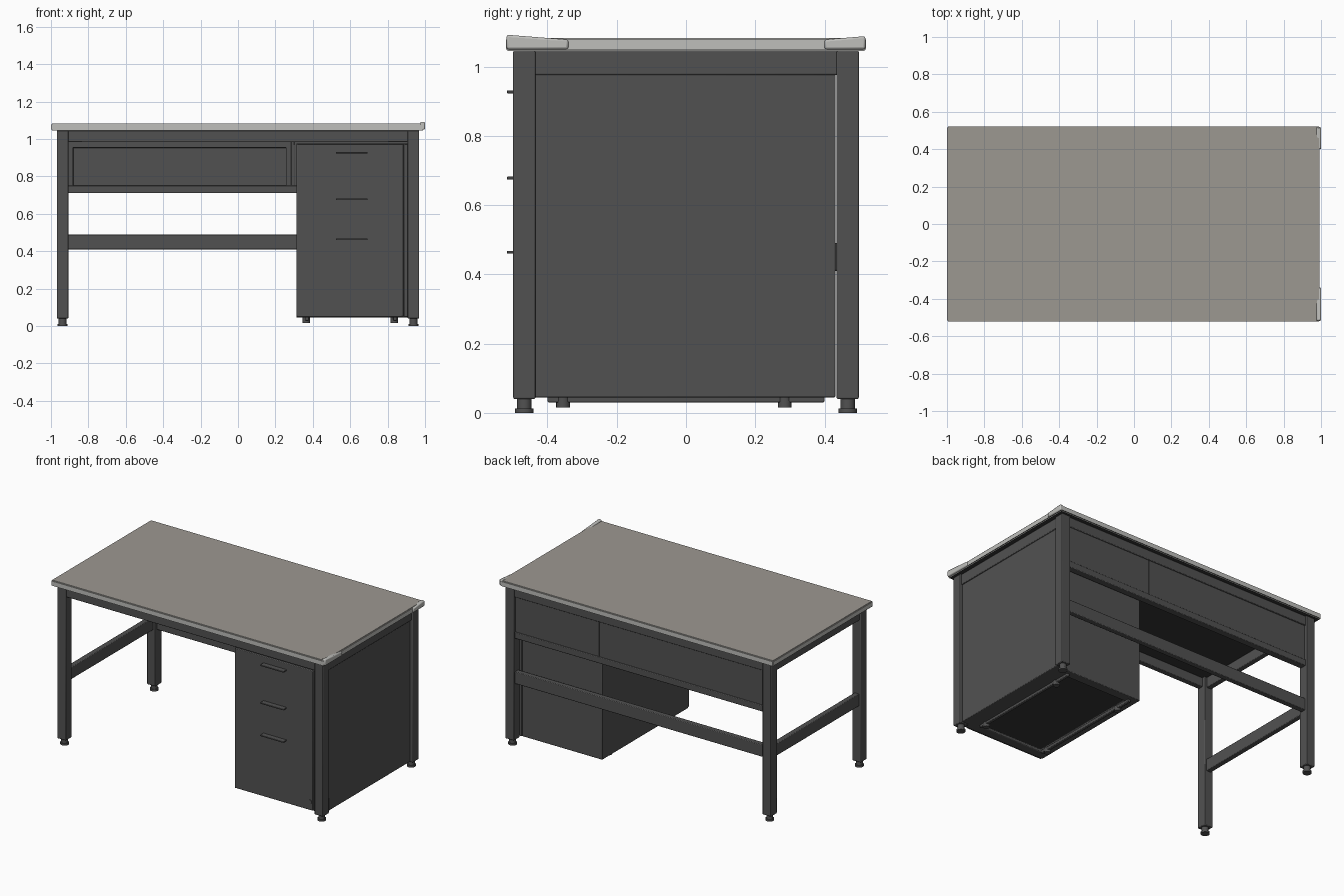
import bpy, bmesh, math
from mathutils import Vector

cube = bpy.data.objects.get("Cube")
if cube:
    bpy.data.objects.remove(cube, do_unlink=True)


def material(name, r, g, b):
    m = bpy.data.materials.new(name)
    m.use_nodes = True
    m.diffuse_color = (r, g, b, 1)
    bsdf = m.node_tree.nodes["Principled BSDF"]
    bsdf.inputs["Base Color"].default_value = (r, g, b, 1)
    bsdf.inputs["Roughness"].default_value = 0.6
    return m


METAL = material("dark grey metal", 0.083, 0.083, 0.083)
BLACK = material("black shadowed metal", 0.036, 0.036, 0.036)
LAMINATE = material("warm grey laminate", 0.335, 0.315, 0.285)
EDGE = material("pale grey edging", 0.52, 0.52, 0.50)


def finish(name, bm, mats, bevel=0.0):
    me = bpy.data.meshes.new(name)
    bm.to_mesh(me)
    bm.free()
    ob = bpy.data.objects.new(name, me)
    bpy.context.collection.objects.link(ob)
    for m in mats:
        me.materials.append(m)
    if bevel:
        mod = ob.modifiers.new("soft edges", 'BEVEL')
        mod.width, mod.segments, mod.limit_method = bevel, 2, 'ANGLE'
    bpy.ops.object.select_all(action='DESELECT')
    ob.select_set(True)
    bpy.context.view_layer.objects.active = ob
    bpy.ops.object.shade_smooth_by_angle(angle=math.radians(35))
    return ob


def box_mesh(x, y, z):
    """Box between (min, max) pairs on each axis."""
    bm = bmesh.new()
    bmesh.ops.create_cube(bm, size=1)
    for v in bm.verts:
        v.co = Vector([(a + b) / 2 + c * (b - a) for c, (a, b) in zip(v.co, (x, y, z))])
    return bm


def box(name, x, y, z, mat=METAL, bevel=0.004):
    return finish(name, box_mesh(x, y, z), [mat], bevel)


def disc(name, centre, radius, depth, mat=METAL):
    bm = bmesh.new()
    bmesh.ops.create_cone(bm, cap_ends=True, segments=16, radius1=radius,
                          radius2=radius, depth=depth)
    bmesh.ops.translate(bm, verts=bm.verts, vec=centre)
    return finish(name, bm, [mat])


def sink_face(bm, direction, border, depth, index=0):
    """Leave a flat border on the face pointing along direction and sink the rest."""
    bm.normal_update()
    face = max(bm.faces, key=lambda f: f.normal.dot(Vector(direction)))
    bmesh.ops.inset_region(bm, faces=[face], thickness=border)
    bmesh.ops.inset_region(bm, faces=[face], thickness=0.003, depth=-depth)
    face.material_index = index


# Desktop: laminate on top, pale edging round it, dark underside
bm = box_mesh((-1, 0.993), (-0.52, 0.52), (1.045, 1.083))
bmesh.ops.bevel(bm, geom=bm.edges[:], offset=0.005, segments=2, affect='EDGES')
bm.normal_update()
for f in bm.faces:
    f.material_index = 1 if f.normal.z > 0.9 else 2 if f.normal.z < -0.9 else 0
finish("desktop", bm, [EDGE, LAMINATE, BLACK])

# Worn lifted lips at the two corners over the cabinet, tapering inwards
for name, y, top in (("front_corner_lip", (-0.518, -0.34), 1.092),
                     ("back_corner_lip", (0.40, 0.518), 1.088)):
    bm = box_mesh((0.975, 1.0), y, (1.05, top))
    for v in bm.verts:
        if abs(v.co.y) < 0.45 and v.co.z > 1.06:
            v.co.z = 1.078
    finish(name, bm, [EDGE], 0.006)

# Legs with levelling feet
for sx, side in ((-1, "right"), (1, "left")):
    for sy, end in ((-1, "front"), (1, "back")):
        x, y = sx * 0.938, sy * 0.467
        box(f"{end}_{side}_leg", (x - 0.031, x + 0.031), (y - 0.032, y + 0.032), (0.04, 1.046))
        disc(f"{end}_{side}_foot_stem", (x, y, 0.026), 0.021, 0.034)
        disc(f"{end}_{side}_foot_pad", (x, y, 0.006), 0.027, 0.012)

# Aprons under the desktop
for sy, end in ((-1, "front"), (1, "back")):
    box(f"{end}_apron", (-0.92, 0.92), sorted((sy * 0.49, sy * 0.455)), (0.983, 1.046))
for sx, side in ((-1, "right"), (1, "left")):
    box(f"{side}_apron", sorted((sx * 0.925, sx * 0.96)), (-0.45, 0.45), (0.976, 1.046))

# Lower stretchers
box("back_stretcher", (-0.92, 0.92), (0.45, 0.485), (0.41, 0.49))
box("side_stretcher", (-0.957, -0.923), (-0.45, 0.45), (0.41, 0.49))

# Modesty panel in two sections, with a sunk field on the inside
for name, x in (("modesty_panel_wide", (-0.915, 0.29)), ("modesty_panel_narrow", (0.296, 0.915))):
    bm = box_mesh(x, (0.452, 0.482), (0.712, 0.987))
    sink_face(bm, (0, -1, 0), 0.046, 0.014)
    finish(name, bm, [METAL])
box("modesty_panel_bottom_bar", (-0.915, 0.915), (0.443, 0.488), (0.71, 0.752))
box("modesty_panel_joint", (0.283, 0.303), (0.447, 0.478), (0.715, 0.987))

# Drawer cabinet with a sunk underside, and a side panel flush with the legs
bm = box_mesh((0.312, 0.905), (-0.47, 0.427), (0.045, 0.976))
sink_face(bm, (0, 0, -1), 0.085, 0.015, 1)
finish("drawer_cabinet", bm, [METAL, BLACK], 0.004)
box("cabinet_side_panel", (0.895, 0.955), (-0.437, 0.432), (0.045, 0.977))
box("cabinet_front", (0.313, 0.885), (-0.483, -0.465), (0.05, 0.974))
box("cabinet_front_stile", (0.888, 0.91), (-0.48, -0.465), (0.05, 0.974))

# Skirt rails and glides under the cabinet
for x, side in ((0.37, "inner"), (0.84, "outer")):
    box(f"{side}_skirt_rail", (x - 0.01, x + 0.01), (-0.40, 0.40), (0.03, 0.05))
    for y, end in ((-0.355, "front"), (0.285, "back")):
        disc(f"{end}_{side}_glide", (x - 0.005, y, 0.032), 0.02, 0.032)

# Drawer pulls and lock
for level, z in (("top", 0.927), ("middle", 0.678), ("bottom", 0.464)):
    box(f"{level}_drawer_pull", (0.523, 0.693), (-0.517, -0.475), (z - 0.004, z + 0.004), METAL, 0.002)
lock = disc("lock", (0, 0, 0), 0.012, 0.01)
lock.rotation_euler.x = math.pi / 2
lock.location = (0.865, -0.483, 0.107)
